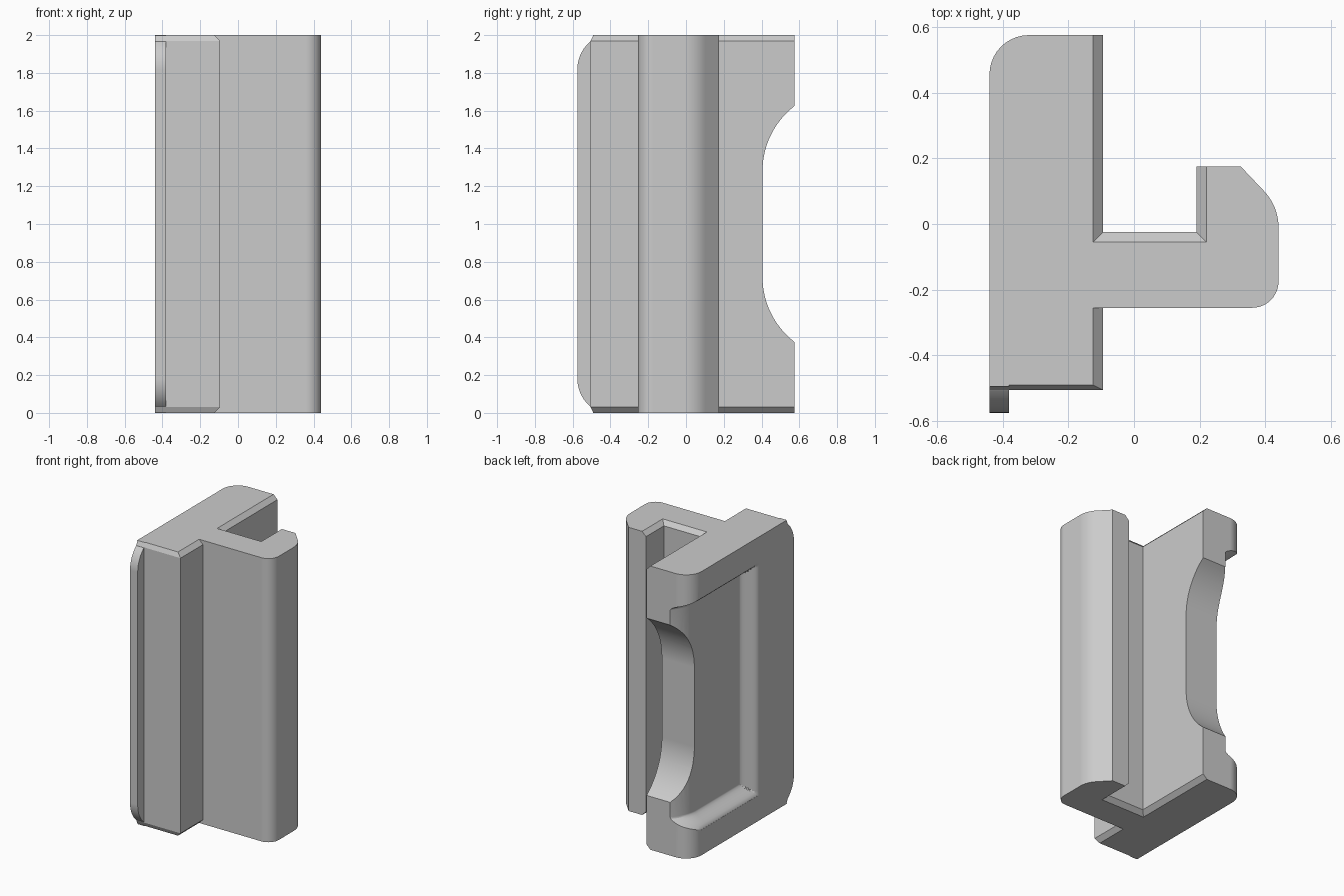
import bpy, bmesh
from math import sin, cos, radians

cube = bpy.data.objects.get("Cube")
if cube:
    bpy.data.objects.remove(cube, do_unlink=True)

grey = bpy.data.materials.new("plain_grey")
grey.use_nodes = True
colour = (0.6, 0.6, 0.6, 1)
grey.diffuse_color = colour
grey.node_tree.nodes["Principled BSDF"].inputs["Base Color"].default_value = colour


def arc(cx, cy, r, a, b, n=10):
    return [(cx + r * cos(radians(a + (b - a) * i / n)),
             cy + r * sin(radians(a + (b - a) * i / n))) for i in range(n + 1)]


def loft(name, rings):
    """Closed solid through rings of equal length."""
    bm = bmesh.new()
    loops = [[bm.verts.new(p) for p in ring] for ring in rings]
    for lo, hi in zip(loops, loops[1:]):
        for i in range(len(lo)):
            j = (i + 1) % len(lo)
            bm.faces.new((lo[i], lo[j], hi[j], hi[i]))
    bm.faces.new(loops[0][::-1])
    bm.faces.new(loops[-1])
    return finish(name, bm)


def finish(name, bm):
    bmesh.ops.recalc_face_normals(bm, faces=bm.faces)
    mesh = bpy.data.meshes.new(name)
    bm.to_mesh(mesh)
    bm.free()
    mesh.materials.append(grey)
    ob = bpy.data.objects.new(name, mesh)
    bpy.context.collection.objects.link(ob)
    return ob


def combine(target, tool, operation):
    mod = target.modifiers.new(operation, "BOOLEAN")
    mod.operation = operation
    mod.solver = "EXACT"
    mod.object = tool
    bpy.context.view_layer.objects.active = target
    bpy.ops.object.modifier_apply(modifier=mod.name)
    bpy.data.objects.remove(tool, do_unlink=True)


# Hooked rail section; c pulls in the walls that are chamfered at the ends
def section(c):
    wall, front = -0.095 - c, -0.505 + c / 2
    return ([(-0.44, front), (wall, front), (wall, -0.255)]
            + arc(0.36, -0.175, 0.08, -90, 0)
            + arc(0.28, -0.01, 0.16, 0, 45)
            + [(0.325, 0.175), (0.19 + c, 0.175), (0.19 + c, -0.025 - c),
               (wall, -0.025 - c), (wall, 0.575)]
            + arc(-0.32, 0.455, 0.12, 90, 180))


rail = loft("hooked_rail", [[(x, y, z) for x, y in section(c)]
            for z, c in ((0, 0.03), (0.03, 0), (1.97, 0), (2, 0.03))])

# Thin front lip with rounded ends
low = [(-0.575 + 0.19 - 0.19 * cos(radians(a)), 0.18 - 0.19 * sin(radians(a)))
       for a in range(0, 64, 7)]
low += [(-0.495, 0), (-0.47, 0)]
lip_outline = low + [(y, 2 - z) for y, z in reversed(low)]
lip = loft("front_lip", [[(x, y, z) for y, z in lip_outline] for x in (-0.44, -0.38)])
combine(rail, lip, "UNION")

# Dished recess on the outer side, open towards the back
ys = [-0.18 + 0.09 * i / 8 for i in range(9)] + [0.1, 0.25, 0.4]
ys += [0.4 + 0.03 * i for i in range(1, 9)]
half = [0.18 + 0.09 * i / 8 for i in range(9)]
zs = half + [1] + [2 - z for z in reversed(half)]


def dish(y, z):
    t = max(0, min(1, min(y + 0.18, z - 0.18, 1.82 - z) / 0.09))
    roll = 0.07 * (max(0, y - 0.4) / 0.175) ** 2
    return -0.439 + t * t * (3 - 2 * t) * (0.09 + roll)


bm = bmesh.new()
layers = [[[bm.verts.new((f(y, z), y, z)) for z in zs] for y in ys]
          for f in (dish, lambda y, z: -0.6)]
for g in layers:
    for i in range(len(ys) - 1):
        for j in range(len(zs) - 1):
            bm.faces.new((g[i][j], g[i + 1][j], g[i + 1][j + 1], g[i][j + 1]))


def rim(g):
    return (g[0] + [row[-1] for row in g[1:-1]] + g[-1][::-1]
            + [row[0] for row in g[-2:0:-1]])


a, b = rim(layers[0]), rim(layers[1])
for i in range(len(a)):
    j = (i + 1) % len(a)
    bm.faces.new((a[i], a[j], b[j], b[i]))
combine(rail, finish("recess_cutter", bm), "DIFFERENCE")

# Long finger scoop through the back edge
curve = arc(0.84, 1.28, 0.435, 180, 120, 16)
scoop_outline = curve + [(y, 2 - z) for y, z in reversed(curve)]
scoop = loft("scoop_cutter", [[(x, y, z) for y, z in scoop_outline] for x in (-0.7, 0.0)])
combine(rail, scoop, "DIFFERENCE")

# Smooth the rounded parts and keep flat walls flat
bpy.ops.object.select_all(action="DESELECT")
rail.select_set(True)
bpy.context.view_layer.objects.active = rail
bpy.ops.object.shade_smooth_by_angle(angle=radians(25))
normals = rail.modifiers.new("flat_walls", "WEIGHTED_NORMAL")
normals.keep_sharp = True
